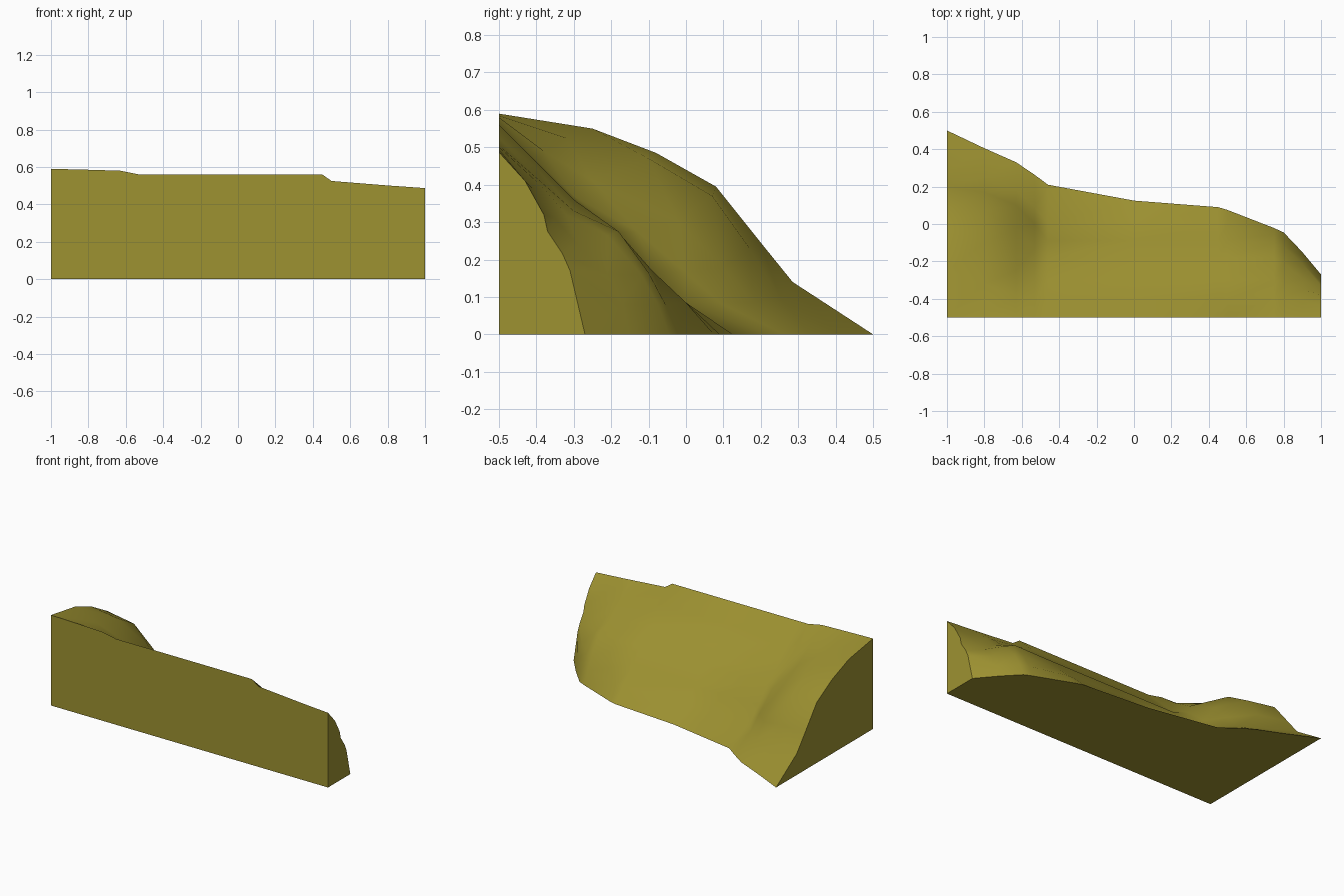
import bpy
import bmesh
import math

if "Cube" in bpy.data.objects:
    bpy.data.objects.remove(bpy.data.objects["Cube"])

# Slope cross-section shared by the straight middle stretch (y, z)
MIDDLE = [(-.4, .46), (-.3, .36), (-.18, .272), (-.09, .17), (0, .085)]

# Stations along the bank: x, crest height, back foot y, slope points between them
STATIONS = [
    # rounded hump at the left end
    (-1.0, .59, .5, [(-.25, .55), (-.08, .485), (.08, .395), (.2, .245), (.285, .14)]),
    (-.8, .585, .405, [(-.32, .525), (-.1, .47), (.07, .37), (.17, .23), (.25, .1)]),
    (-.63, .58, .33, [(-.38, .49), (-.25, .41), (-.02, .3), (.1, .18), (.18, .085)]),
    (-.53, .56, .262, [(-.4, .465), (-.3, .37), (-.13, .275), (0, .165), (.09, .085)]),
    # straight bank
    (-.46, .56, .21, MIDDLE),
    (0, .56, .125, MIDDLE),
    (.45, .56, .09, MIDDLE),
    (.5, .525, .075, [(-.4, .445)] + MIDDLE[1:]),
    # falling shoulder at the right end
    (.75, .505, -.022, [(-.39, .41), (-.3, .33), (-.18, .275), (-.1, .165), (-.055, .08)]),
    (.8, .501, -.045, [(-.39, .4), (-.32, .32), (-.21, .265), (-.12, .16), (-.075, .08)]),
    (.9, .494, -.15, [(-.41, .39), (-.35, .31), (-.29, .24), (-.21, .16), (-.17, .08)]),
    (1.0, .487, -.27, [(-.43, .41), (-.38, .32), (-.37, .275), (-.33, .215), (-.31, .17)]),
]

# Earth bank: loft closed sections, cap both ends
bm = bmesh.new()
rings = []
for x, crest, foot, slope in STATIONS:
    outline = [(-.5, 0), (-.5, crest)] + slope + [(foot, 0)]
    rings.append([bm.verts.new((x, y, z)) for y, z in outline])
n = len(rings[0])
for a, b in zip(rings, rings[1:]):
    for i in range(n):
        j = (i + 1) % n
        bm.faces.new((a[i], a[j], b[j], b[i]))
bm.faces.new(rings[0])
bm.faces.new(rings[-1])
bmesh.ops.recalc_face_normals(bm, faces=bm.faces)

mesh = bpy.data.meshes.new("sloping_bank")
bm.to_mesh(mesh)
bm.free()
bank = bpy.data.objects.new("sloping_bank", mesh)
bpy.context.collection.objects.link(bank)

# Single olive colour
olive = bpy.data.materials.new("olive_earth")
olive.diffuse_color = (.34, .287, .031, 1)
olive.use_nodes = True
olive.node_tree.nodes["Principled BSDF"].inputs["Base Color"].default_value = olive.diffuse_color
mesh.materials.append(olive)

# Soft slope with crisp borders
bpy.context.view_layer.objects.active = bank
bank.select_set(True)
bpy.ops.object.shade_smooth_by_angle(angle=math.radians(35))
